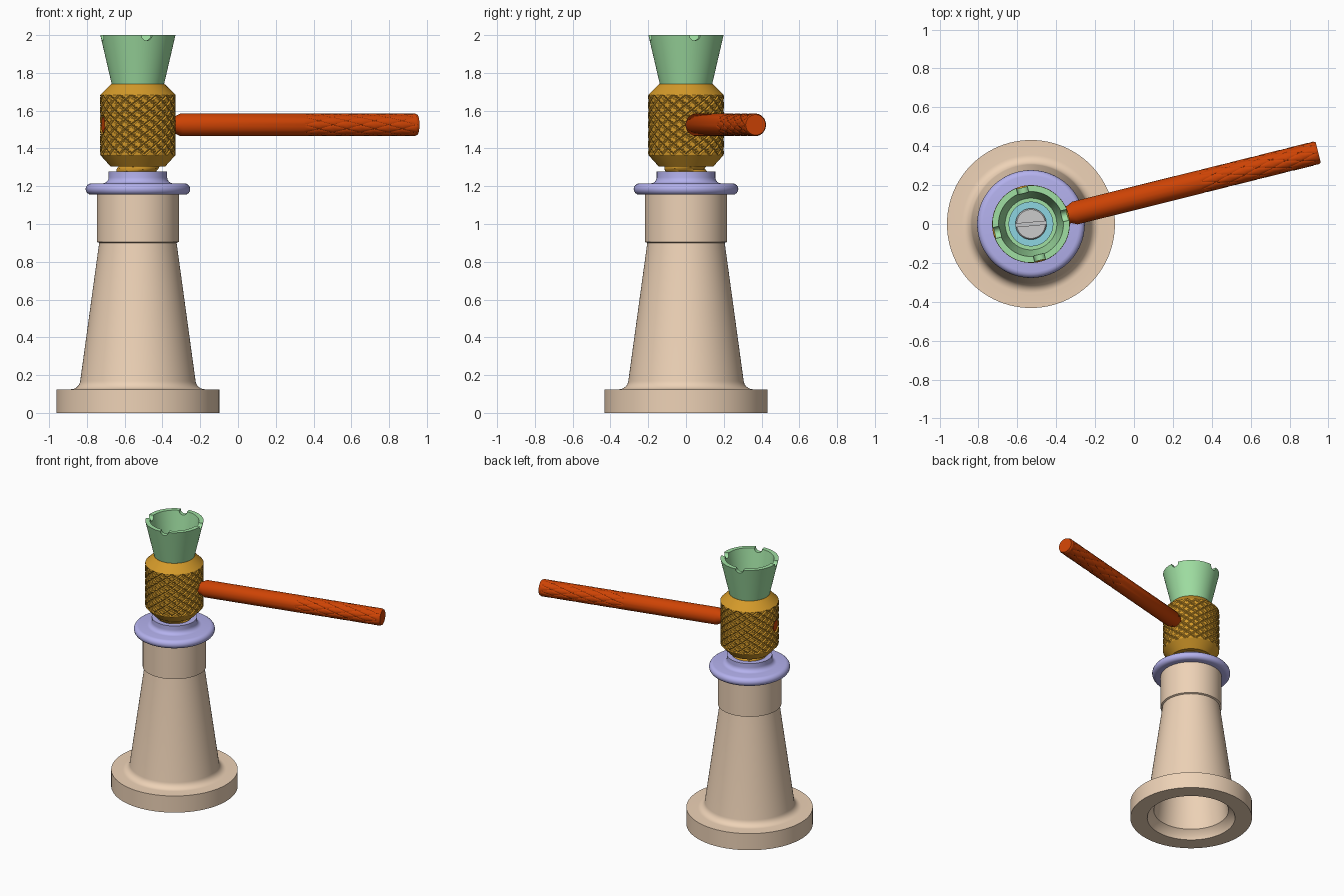
import bpy, bmesh, math
from math import sin, cos, pi, radians
from mathutils import Matrix, Vector

if "Cube" in bpy.data.objects:
    bpy.data.objects.remove(bpy.data.objects["Cube"])

AX = -0.53                 # x of the jack's axis
TURN = radians(14)         # heading of bar and notches


def material(name, srgb):
    m = bpy.data.materials.new(name)
    m.diffuse_color = [c ** 2.2 for c in srgb] + [1]
    m.use_nodes = True
    m.node_tree.nodes["Principled BSDF"].inputs["Base Color"].default_value = m.diffuse_color
    return m


def finish(ob):
    bpy.ops.object.select_all(action='DESELECT')
    ob.select_set(True)
    bpy.context.view_layer.objects.active = ob
    bpy.ops.object.shade_smooth_by_angle(angle=radians(30))


def make(name, bm, mat=None):
    bmesh.ops.remove_doubles(bm, verts=bm.verts, dist=1e-5)
    bmesh.ops.recalc_face_normals(bm, faces=bm.faces)
    me = bpy.data.meshes.new(name)
    bm.to_mesh(me)
    bm.free()
    ob = bpy.data.objects.new(name, me)
    bpy.context.collection.objects.link(ob)
    ob.location = (AX, 0, 0)
    if mat:
        me.materials.append(mat)
    return ob


def lathe(name, profile, mat=None, n=96, closed=False, depth=0.0, period=6):
    """Revolve (r, z) points; points (r, z, row) carry a diamond knurl."""
    bm = bmesh.new()
    rings = []
    for p in profile:
        ring = []
        for i in range(n):
            r = p[0]
            if len(p) == 3 and ((i + p[2]) % period == 0 or (i - p[2]) % period == 0):
                r -= depth
            a = 2 * pi * i / n
            ring.append(bm.verts.new((r * cos(a), r * sin(a), p[1])))
        rings.append(ring)
    m = len(profile)
    for k in range(m if closed else m - 1):
        lo, hi = rings[k], rings[(k + 1) % m]
        knurled = len(profile[k]) == 3 and len(profile[(k + 1) % m]) == 3
        for i in range(n):
            a, b, c, d = lo[i], lo[(i + 1) % n], hi[(i + 1) % n], hi[i]
            if not knurled:
                bm.faces.new((a, b, c, d))
            elif (i + profile[k][2] + 1) % period == 0:
                bm.faces.new((a, b, d))
                bm.faces.new((b, c, d))
            else:
                bm.faces.new((a, b, c))
                bm.faces.new((a, c, d))
    return make(name, bm, mat)


def knurl(r, z0, z1, rows):
    return [(r, z0 + (z1 - z0) * j / rows, j) for j in range(rows + 1)]


def arc(cr, cz, rad, a0, a1, steps=8):
    return [(cr + rad * cos(radians(a0 + (a1 - a0) * k / steps)),
             cz + rad * sin(radians(a0 + (a1 - a0) * k / steps))) for k in range(steps + 1)]


def cut(ob, bm):
    tool = make("cutter", bm)
    tool.hide_render = True
    mod = ob.modifiers.new("cut", 'BOOLEAN')
    mod.operation, mod.solver, mod.object = 'DIFFERENCE', 'EXACT', tool
    bpy.context.view_layer.objects.active = ob
    bpy.ops.object.modifier_apply(modifier=mod.name)
    bpy.data.objects.remove(tool)


def add_rod(bm, rad, length, centre, heading):
    rot = Matrix.Rotation(heading, 4, 'Z') @ Matrix.Rotation(pi / 2, 4, 'Y')
    bmesh.ops.create_cone(bm, cap_ends=True, segments=32, radius1=rad, radius2=rad,
                          depth=length, matrix=Matrix.Translation(centre) @ rot)


tan = material("tan", (0.93, 0.82, 0.71))
lilac = material("lilac", (0.70, 0.69, 0.93))
gold = material("gold", (0.83, 0.60, 0.18))
rust = material("rust", (0.80, 0.27, 0.05))
green = material("green", (0.62, 0.87, 0.63))
cyan = material("cyan", (0.55, 0.83, 0.88))

# Hollow body with flanged foot
finish(lathe("body", [(0.312, 0), (0.432, 0), (0.432, 0.125)]
             + arc(0.355, 0.175, 0.05, 270, 187)
             + [(0.205, 0.9), (0.217, 0.905), (0.217, 1.155), (0.157, 1.155),
                (0.157, 0.9), (0.257, 0.10), (0.265, 0.06), (0.30, 0.03)], tan, closed=True))

# Flanged nut in the top of the body
finish(lathe("nut", [(0.117, 0.9), (0.155, 0.9), (0.155, 1.155)]
             + arc(0.247, 1.185, 0.03, -90, 90)
             + arc(0.187, 1.247, 0.032, 270, 180, 6)
             + [(0.155, 1.277), (0.117, 1.277)], lilac, closed=True))

# Threaded spindle
bm = bmesh.new()
n, pitch, steps = 48, 0.06, 8
z0, rows = 0.47, 112
rings = []
for j in range(rows + 1):
    ring = []
    for i in range(n):
        t = (j / steps - i / n) % 1
        r = 0.098 + 0.016 * min(1, 3 * abs(t - 0.5))
        ring.append(bm.verts.new((r * cos(2 * pi * i / n), r * sin(2 * pi * i / n),
                                  z0 + pitch * j / steps)))
    rings.append(ring)
for lo, hi in zip(rings, rings[1:]):
    for i in range(n):
        bm.faces.new((lo[i], lo[(i + 1) % n], hi[(i + 1) % n], hi[i]))
bm.faces.new(rings[0])
bm.faces.new(rings[-1])
finish(make("spindle_thread", bm, gold))

# Knurled spindle head with a cross hole
head = lathe("spindle_head", [(0, 1.305), (0.145, 1.305), (0.199, 1.365)]
             + knurl(0.2, 1.37, 1.68, 36)
             + [(0.199, 1.684), (0.14, 1.742), (0, 1.742)], gold, n=108, depth=0.007)
bm = bmesh.new()
add_rod(bm, 0.05, 0.6, Vector((0, 0, 1.525)), TURN)
cut(head, bm)
finish(head)

# Turning bar, stepped at the head and knurled at the grip
bar = lathe("turning_bar", [(0, -0.19), (0.04, -0.19), (0.046, -0.184), (0.046, 0.205),
                            (0.060, 0.232), (0.060, 0.895)]
            + knurl(0.060, 0.90, 1.505, 24)
            + [(0.060, 1.51), (0.054, 1.523), (0, 1.523)], rust, n=48, depth=0.003)
bar.location.z = 1.525
bar.rotation_euler = (0, pi / 2, TURN)
finish(bar)

# Load cup with four rim notches
cup = lathe("load_cup", [(0, 1.742), (0.139, 1.742), (0.199, 2.0), (0.167, 2.0),
                         (0.133, 1.80), (0, 1.80)], green)
bm = bmesh.new()
for k in range(4):
    a = TURN + k * pi / 2
    add_rod(bm, 0.029, 0.2, Vector((0.19 * cos(a), 0.19 * sin(a), 2.0)), a)
cut(cup, bm)
finish(cup)

# Washer and slotted retaining screw in the cup
finish(lathe("washer", [(0.08, 1.80), (0.115, 1.80), (0.115, 1.822), (0.08, 1.822)],
             cyan, n=64, closed=True))
screw = lathe("retaining_screw", [(0, 1.79), (0.08, 1.79), (0.08, 1.845),
                                  (0.074, 1.852), (0, 1.852)], n=64)
bm = bmesh.new()
bmesh.ops.create_cube(bm, size=1, matrix=Matrix.Translation((0, 0, 1.852))
                      @ Matrix.Rotation(radians(5), 4, 'Z')
                      @ Matrix.Diagonal((0.3, 0.016, 0.04, 1)))
cut(screw, bm)
finish(screw)
